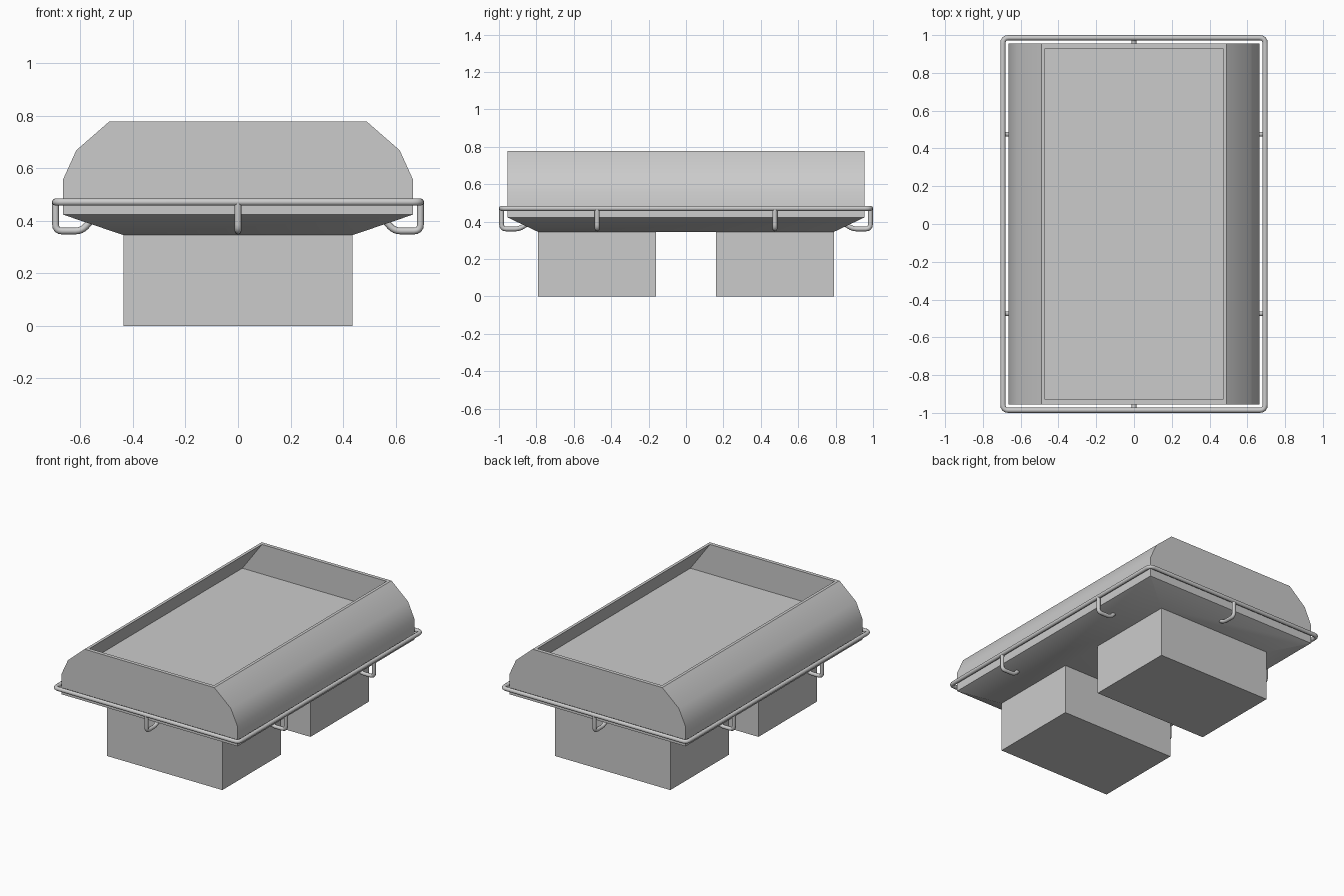
import bpy, bmesh, math
from mathutils import Vector

if "Cube" in bpy.data.objects:
    bpy.data.objects.remove(bpy.data.objects["Cube"])


def activate(ob):
    bpy.ops.object.select_all(action='DESELECT')
    ob.select_set(True)
    bpy.context.view_layer.objects.active = ob


def loft(name, rings):
    """Stack of rectangles (half x, half y, z, centre y) joined into a closed solid."""
    bm = bmesh.new()
    loops = [[bm.verts.new((sx * hx, cy + sy * hy, z))
              for sx, sy in ((-1, -1), (1, -1), (1, 1), (-1, 1))]
             for hx, hy, z, cy in rings]
    for a, b in zip(loops, loops[1:]):
        for i in range(4):
            j = (i + 1) % 4
            bm.faces.new((a[i], a[j], b[j], b[i]))
    bm.faces.new(loops[0][::-1])
    bm.faces.new(loops[-1])
    bmesh.ops.recalc_face_normals(bm, faces=bm.faces)
    me = bpy.data.meshes.new(name)
    bm.to_mesh(me)
    bm.free()
    ob = bpy.data.objects.new(name, me)
    bpy.context.collection.objects.link(ob)
    return ob


def rounded(points, r, closed, steps=4):
    """Replace each corner with a short quadratic arc."""
    pts = [Vector(p) for p in points]
    n, out = len(pts), []
    for i, p in enumerate(pts):
        if not closed and i in (0, n - 1):
            out.append(p)
            continue
        a = p + (pts[i - 1] - p).normalized() * r
        b = p + (pts[(i + 1) % n] - p).normalized() * r
        for k in range(steps + 1):
            t = k / steps
            out.append(a * (1 - t) ** 2 + p * 2 * t * (1 - t) + b * t * t)
    return out


def tube(name, points, radius, corner, closed=False):
    cu = bpy.data.curves.new(name, 'CURVE')
    cu.dimensions = '3D'
    cu.bevel_depth = radius
    cu.bevel_resolution = 2
    cu.use_fill_caps = True
    sp = cu.splines.new('POLY')
    pts = rounded(points, corner, closed)
    sp.points.add(len(pts) - 1)
    for q, p in zip(sp.points, pts):
        q.co = (*p, 1)
    sp.use_cyclic_u = closed
    ob = bpy.data.objects.new(name, cu)
    bpy.context.collection.objects.link(ob)
    activate(ob)
    bpy.ops.object.convert(target='MESH')
    bpy.ops.object.shade_smooth_by_angle(angle=math.radians(50))


# Hull: tapered underside, curved sides, thin rim and an undercut basin
hull = loft("hull", [(.435, .79, .345, 0), (.665, .955, .423, 0),
                     (.665, .955, .558, 0), (.615, .955, .668, 0),
                     (.49, .955, .777, 0), (.47, .93, .777, 0),
                     (.618, .93, .575, 0)])
activate(hull)
bpy.ops.object.shade_smooth_by_angle(angle=math.radians(30))

# Two support blocks
for label, cy in (("front", -.475), ("back", .475)):
    loft(label + "_block", [(.435, .315, 0, cy), (.435, .315, .346, cy)])

# Bumper rail around the hull
X, Y, Z = .694, .986, .471
tube("bumper_rail", [(-X, -Y, Z), (X, -Y, Z), (X, Y, Z), (-X, Y, Z)], .014, .03, True)

# Hooked brackets holding the rail: (distance inward from rail, height)
side_hook = [(0, .47), (0, .361), (.1, .361), (.13, .395)]
end_hook = [(0, .47), (0, .361), (.095, .361), (.14, .39)]
for s in (-1, 1):
    for y in (-.475, .475):
        tube("side_bracket", [(s * (X - d), y, z) for d, z in side_hook], .013, .025)
    tube("end_bracket", [(0, s * (Y - d), z) for d, z in end_hook], .013, .025)
